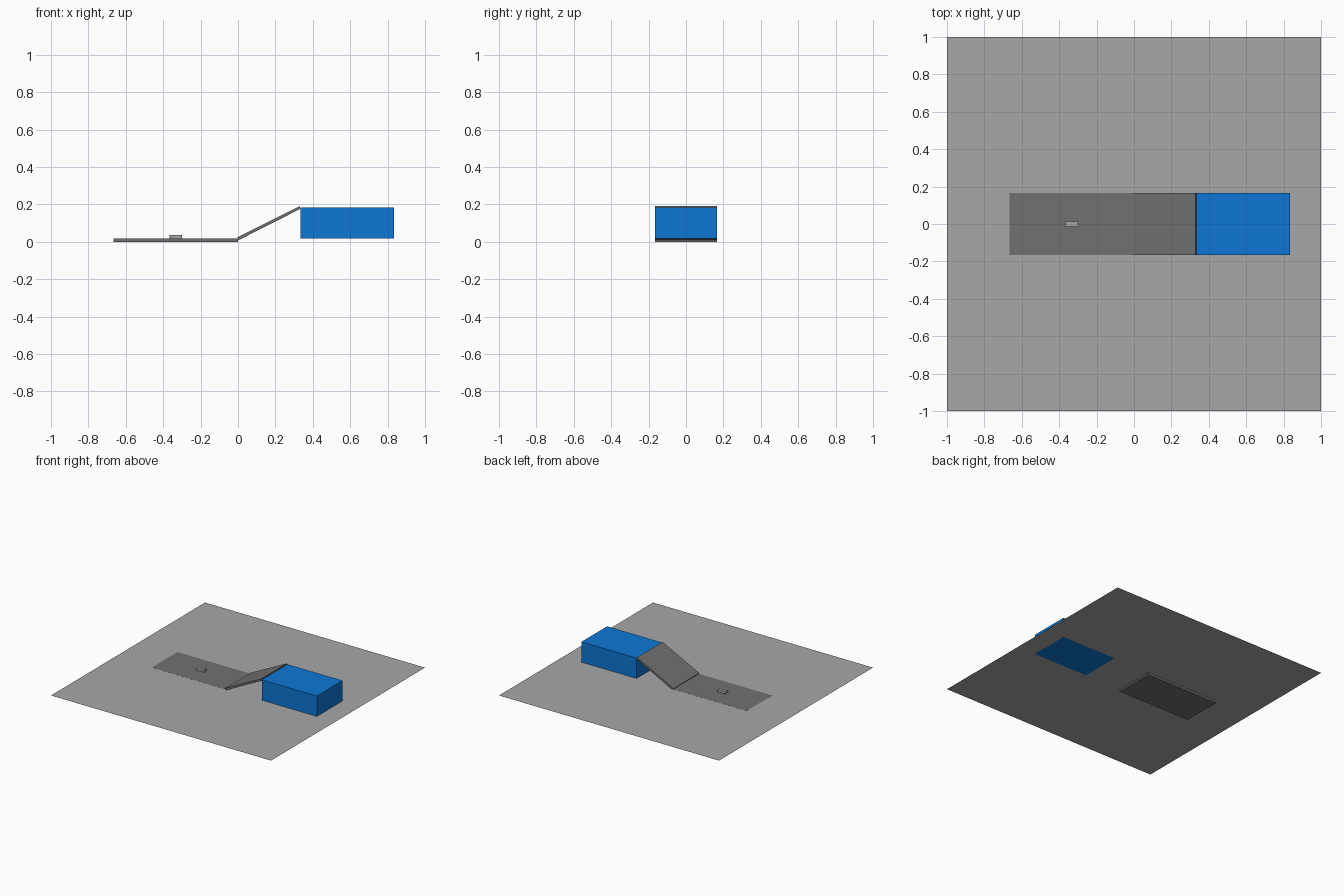
import bpy
import bmesh

if "Cube" in bpy.data.objects:
    bpy.data.objects.remove(bpy.data.objects["Cube"])

T = 0.017          # plate thickness and floor level
HALF_W = 0.1667    # half width shared by the plate, ramp and block


def material(name, color):
    m = bpy.data.materials.new(name)
    m.diffuse_color = (*color, 1)
    m.use_nodes = True
    m.node_tree.nodes["Principled BSDF"].inputs["Base Color"].default_value = m.diffuse_color
    return m


def prism(name, profile, axis, lo, hi, mat):
    """Extrude a closed 2D outline along y (x-z outline) or z (x-y outline)."""
    bm = bmesh.new()

    def point(a, b, c):
        return (a, c, b) if axis == 'y' else (a, b, c)

    face = bm.faces.new([bm.verts.new(point(a, b, lo)) for a, b in profile])
    if hi > lo:
        res = bmesh.ops.extrude_face_region(bm, geom=[face])
        for v in res['geom']:
            if isinstance(v, bmesh.types.BMVert):
                setattr(v.co, axis, hi)
        bmesh.ops.recalc_face_normals(bm, faces=bm.faces)
    mesh = bpy.data.meshes.new(name)
    bm.to_mesh(mesh)
    bm.free()
    ob = bpy.data.objects.new(name, mesh)
    bpy.context.collection.objects.link(ob)
    mesh.materials.append(mat)
    return ob


def rect(x0, x1, y0, y1):
    return [(x0, y0), (x1, y0), (x1, y1), (x0, y1)]


light_grey = material("light grey", (0.39, 0.39, 0.39))
dark_grey = material("dark grey", (0.165, 0.165, 0.165))
blue = material("blue", (0.004, 0.185, 0.66))

# Thin floor sheet
prism("floor", rect(-1, 1, -1, 1), 'z', T, T, light_grey)

# Plate sunk flush into the floor, and the solid block
prism("base_plate", rect(-0.6667, 0, -HALF_W, HALF_W), 'z', 0, T + 0.0003, dark_grey)
prism("block", rect(0.3333, 0.8333, -HALF_W, HALF_W), 'z', T - 0.0003, T + 0.1675, blue)

# Sloping plate from the floor to the top of the block
dx, dz = 0.0038, 0.0075
prism("ramp", [(dx, T - dz), (0.3333 + dx - 0.004, T + 0.1667 - dz),
               (0.3333 - dx, T + 0.1667 + dz), (-dx, T + dz)],
      'y', -HALF_W, HALF_W, dark_grey)

# Small waisted cleat in the middle of the plate
half = [(0.034, -0.02), (0.034, 0.02), (0.022, 0.013)]
outline = half + [(-x, -y) for x, y in half]
outline.insert(3, (-0.022, 0.013))
outline[4:] = [(-0.034, 0.02), (-0.034, -0.02), (-0.022, -0.013), (0.022, -0.013)]
prism("cleat", [(x - 0.3333, y) for x, y in outline], 'z', T, T + 0.019, light_grey)
